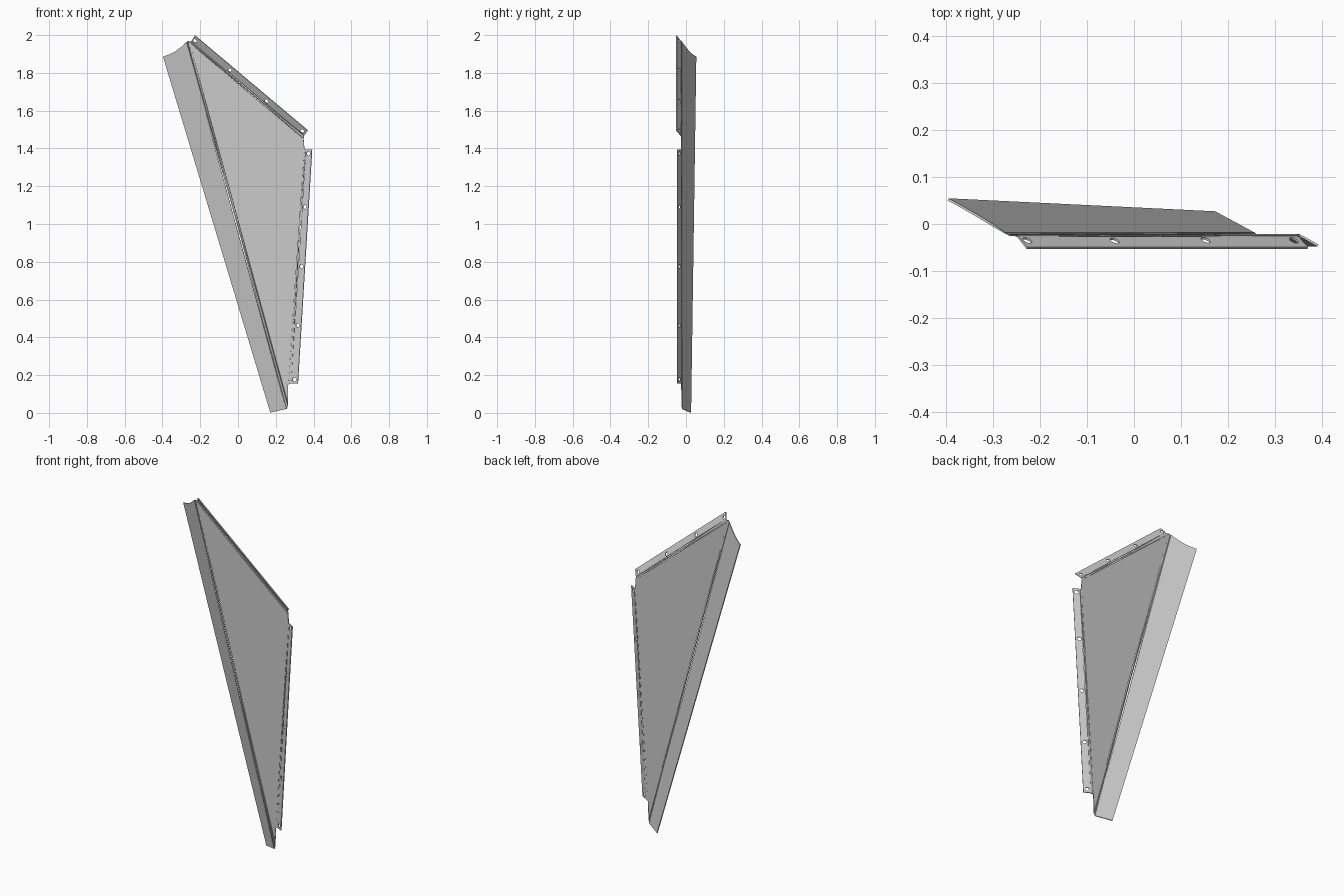
import bpy, bmesh
from math import cos, sin, tau
from mathutils import Vector

if "Cube" in bpy.data.objects:
    bpy.data.objects.remove(bpy.data.objects["Cube"])

PLATE_Y = -0.0235
THICK = 0.005
HOLE_R = 0.0105

# Corners of the flat web (x, z); bend lines run between some of them
top_left, top_a, top_b = (-0.268, 1.967), (-0.25, 1.962), (0.346, 1.463)
side_a, side_b, foot = (0.352, 1.394), (0.275, 0.156), (0.262, 0.022)
notch = (0.266, 0.150)


def flange_point(x, z):
    """Point on the wide swept-back flange, tilted about its bend line."""
    bend = Vector((foot[0] - top_left[0], foot[1] - top_left[1])).normalized()
    d = Vector((x - top_left[0], z - top_left[1])).dot((bend.y, -bend.x))
    return Vector((x, PLATE_Y + 0.525 * abs(d), z))


def at(p, y=PLATE_Y):
    return Vector((p[0], y, p[1]))


# Outer edges of the bolted flanges
top_outer = [at((0.37, 1.495), -0.051), at((-0.228, 1.998), -0.051)]
side_outer = [at((0.317, 0.156), -0.046), at((0.392, 1.394), -0.046)]

# Folded sheet: web plus three flanges
bm = bmesh.new()
web = {k: bm.verts.new(at(k)) for k in
       (top_left, top_a, top_b, side_a, side_b, notch, foot)}
bm.faces.new(list(web.values()))
wide = [flange_point(*p) for p in ((0.172, 0.002), (-0.396, 1.886), (-0.365, 1.897),
                                   (-0.333, 1.913), (-0.302, 1.936))]
# each outline runs from bend end a, round the outer edge, to bend end b
folds = []
for a, b, outer in ((foot, top_left, wide), (top_a, top_b, top_outer[::-1]),
                    (side_a, side_b, side_outer[::-1])):
    bm.faces.new([web[b], *[bm.verts.new(p) for p in outer[::-1]], web[a]])
    folds.append(bm.edges.get((web[a], web[b])))

# Rounded bends
bmesh.ops.bevel(bm, geom=folds, offset=0.008, segments=3, profile=0.5,
                affect='EDGES', clamp_overlap=True)


def drill(points, tip):
    """Refill the flange that owns corner `tip`, leaving round bolt holes."""
    face = next(f for f in bm.faces if any((v.co - tip).length < 1e-4 for v in f.verts))
    normal, origin = face.normal.copy(), face.calc_center_median()
    if normal.length < 0.5:
        face.normal_update()
        normal = face.normal.copy()
    edges = list(face.edges)
    bmesh.ops.delete(bm, geom=[face], context='FACES_ONLY')
    u = normal.cross(Vector((0, 1, 0))).normalized()
    w = normal.cross(u)
    for x, z in points:
        c = Vector((x, origin.y, z))
        c.y -= normal.dot(c - origin) / normal.y
        ring = [bm.verts.new(c + HOLE_R * (u * cos(i * tau / 20) + w * sin(i * tau / 20)))
                for i in range(20)]
        edges += [bm.edges.new((ring[i - 1], ring[i])) for i in range(20)]
    bmesh.ops.triangle_fill(bm, edges=edges, use_beauty=True, normal=normal)


# Bolt holes
bm.normal_update()
drill([(-0.228, 1.970), (-0.042, 1.815), (0.152, 1.650), (0.340, 1.493)], top_outer[0])
drill([(0.373, 1.373), (0.354, 1.090), (0.336, 0.775), (0.317, 0.463), (0.299, 0.177)],
      side_outer[0])
bmesh.ops.recalc_face_normals(bm, faces=bm.faces)

mesh = bpy.data.meshes.new("folded_panel")
bm.to_mesh(mesh)
bm.free()
panel = bpy.data.objects.new("folded_panel", mesh)
bpy.context.collection.objects.link(panel)

# Sheet thickness, then smooth only the bends and hole walls
sheet = panel.modifiers.new("sheet_thickness", 'SOLIDIFY')
sheet.thickness = THICK
sheet.offset = 0
bpy.context.view_layer.objects.active = panel
panel.select_set(True)
bpy.ops.object.modifier_apply(modifier=sheet.name)
bpy.ops.object.shade_smooth_by_angle(angle=0.5)
